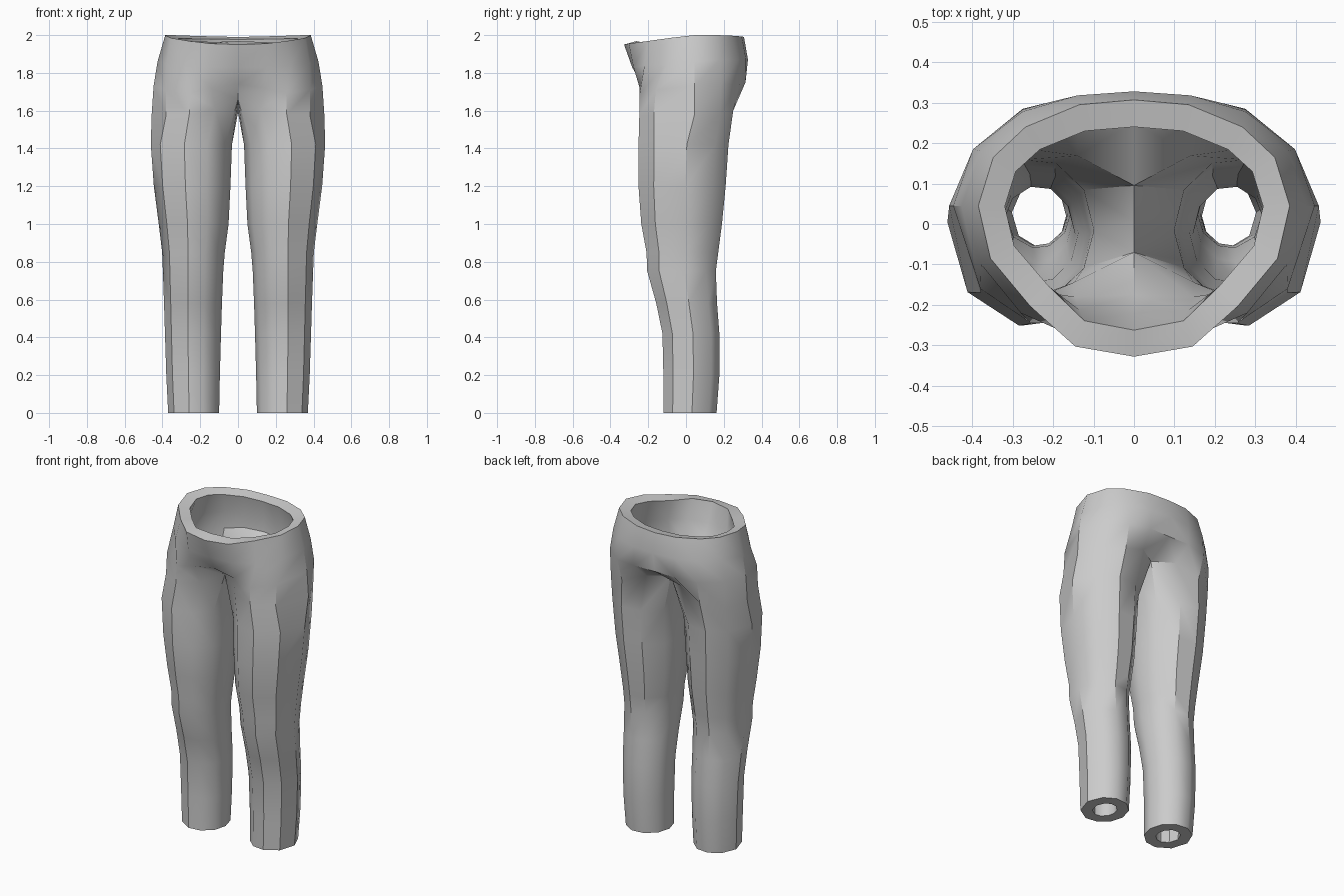
import bpy, bmesh, math

if "Cube" in bpy.data.objects:
    bpy.data.objects.remove(bpy.data.objects["Cube"])

# Right half of the pelvis, each loop runs front centre -> outer side -> back centre
WAIST = [(0, -.328, 1.95), (.145, -.303, 1.955), (.255, -.205, 1.968), (.355, -.085, 1.985),
         (.385, .045, 2.0), (.348, .165, 2.0), (.268, .24, 1.997), (.135, .295, 1.993), (0, .307, 1.99)]
HIP = [(0, -.285, 1.83), (.15, -.278, 1.83), (.28, -.22, 1.84), (.378, -.10, 1.85),
       (.426, .045, 1.86), (.378, .18, 1.87), (.275, .278, 1.87), (.14, .318, 1.87), (0, .328, 1.87)]
SEAT = [(0, -.235, 1.74), (.14, -.245, 1.72), (.255, -.245, 1.69), (.38, -.16, 1.71),
        (.447, .045, 1.73), (.398, .185, 1.74), (.275, .285, 1.74), (.14, .315, 1.75), (0, .312, 1.75)]
# The last point closes the leg opening underneath the crotch
CROTCH = [(0, -.13, 1.66), (.12, -.205, 1.61), (.258, -.247, 1.58), (.38, -.17, 1.58),
          (.457, .045, 1.58), (.395, .18, 1.58), (.27, .25, 1.6), (.12, .225, 1.66), (0, .15, 1.66),
          (0, .01, 1.59)]

# Leg loops: height, inner x, outer x, front y, back y
LEG = [(1.42, .032, .462, -.255, .23), (1.2, .04, .446, -.255, .215), (1.0, .05, .42, -.24, .195),
       (.85, .07, .402, -.212, .175), (.75, .078, .398, -.208, .162), (.58, .085, .392, -.16, .168),
       (.42, .09, .387, -.127, .18), (.2, .096, .38, -.122, .18), (0, .10, .37, -.122, .165)]
ANGLES = [-147, -113, -80, -40, 4, 44, 78, 112, 147, -179]


def leg_loop(z, x0, x1, y0, y1):
    cx, cy, rx, ry = (x0 + x1) / 2, (y0 + y1) / 2, (x1 - x0) / 2, (y1 - y0) / 2
    return [(cx + rx * math.cos(math.radians(a)), cy + ry * math.sin(math.radians(a)), z) for a in ANGLES]


def bridge(bm, upper, lower, closed):
    n = len(lower) if closed else len(upper)
    for i in range(n if closed else n - 1):
        j = (i + 1) % n
        bm.faces.new((lower[i], lower[j], upper[j], upper[i]))


bm = bmesh.new()
loops = [[bm.verts.new(p) for p in loop]
         for loop in [WAIST, HIP, SEAT, CROTCH] + [leg_loop(*r) for r in LEG]]
for k in range(len(loops) - 1):
    bridge(bm, loops[k], loops[k + 1], closed=k >= 3)
mesh = bpy.data.meshes.new("trousers")
bm.to_mesh(mesh)
bm.free()

trousers = bpy.data.objects.new("trousers", mesh)
bpy.context.collection.objects.link(trousers)
bpy.context.view_layer.objects.active = trousers
trousers.select_set(True)

# Second leg, then cloth thickness going inward
mirror = trousers.modifiers.new("mirror", 'MIRROR')
mirror.merge_threshold = .0005
solid = trousers.modifiers.new("thickness", 'SOLIDIFY')
solid.thickness = .068
solid.offset = -1
for name in ("mirror", "thickness"):
    bpy.ops.object.modifier_apply(modifier=name)

# Level the hems on the ground
for v in trousers.data.vertices:
    if v.co.z < .1:
        v.co.z = 0
bpy.ops.object.shade_smooth_by_angle(angle=math.radians(37))

grey = bpy.data.materials.new("grey cloth")
grey.diffuse_color = (.6, .6, .6, 1)
grey.use_nodes = True
grey.node_tree.nodes["Principled BSDF"].inputs["Base Color"].default_value = grey.diffuse_color
trousers.data.materials.append(grey)
